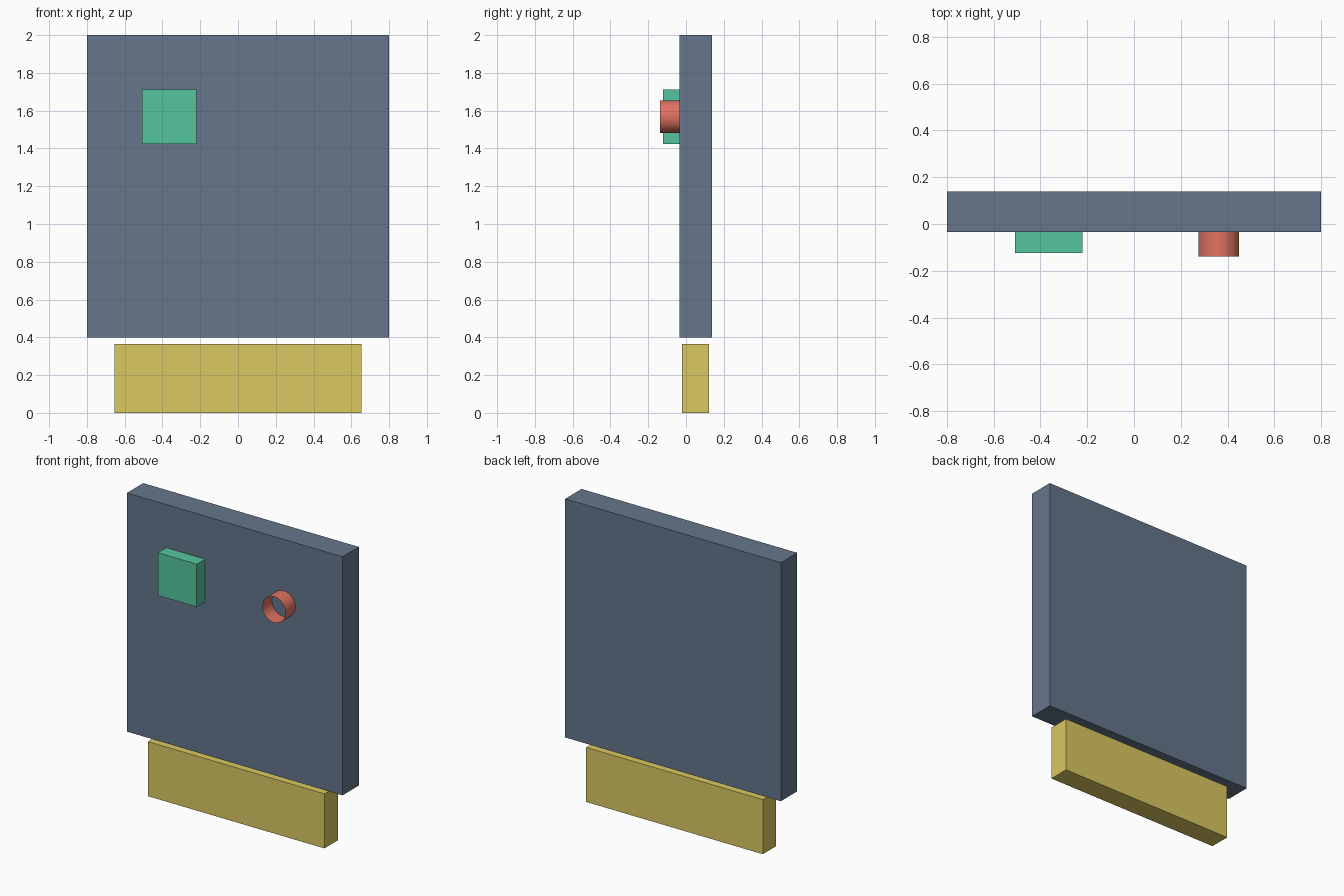
import bpy
import math

if "Cube" in bpy.data.objects:
    bpy.data.objects.remove(bpy.data.objects["Cube"])


def colour(obj, name, rgb):
    mat = bpy.data.materials.new(name)
    mat.diffuse_color = (*rgb, 1)
    mat.use_nodes = True
    mat.node_tree.nodes["Principled BSDF"].inputs["Base Color"].default_value = mat.diffuse_color
    obj.data.materials.append(mat)


def box(name, x, y, z, rgb):
    """Box from (min, max) ranges on each axis."""
    centre = [(a + b) / 2 for a, b in (x, y, z)]
    bpy.ops.mesh.primitive_cube_add(size=1, location=centre)
    obj = bpy.context.object
    obj.name = name
    obj.scale = [b - a for a, b in (x, y, z)]
    bpy.ops.object.transform_apply(location=False, rotation=False, scale=True)
    colour(obj, name + "_colour", rgb)
    return obj


FRONT = -0.035  # front face of the main panel

# Main upright panel
box("panel", (-0.8, 0.8), (FRONT, 0.138), (0.4, 2.0), (0.13, 0.18, 0.26))

# Plinth, separated from the panel by a narrow gap
box("base", (-0.655, 0.655), (-0.02, 0.122), (0.0, 0.366), (0.70, 0.58, 0.12))

# Square button on the left
box("square_button", (-0.509, -0.22), (-0.123, FRONT), (1.424, 1.711), (0.09, 0.56, 0.35))

# Open thin-walled round collar on the right
tip = -0.138
bpy.ops.mesh.primitive_cylinder_add(
    vertices=48, radius=0.087, depth=FRONT - tip, end_fill_type='NOTHING',
    location=(0.363, (FRONT + tip) / 2, 1.568), rotation=(math.pi / 2, 0, 0))
collar = bpy.context.object
collar.name = "round_collar"
colour(collar, "collar_colour", (0.75, 0.17, 0.12))
bpy.ops.object.shade_smooth_by_angle(angle=math.radians(30))
